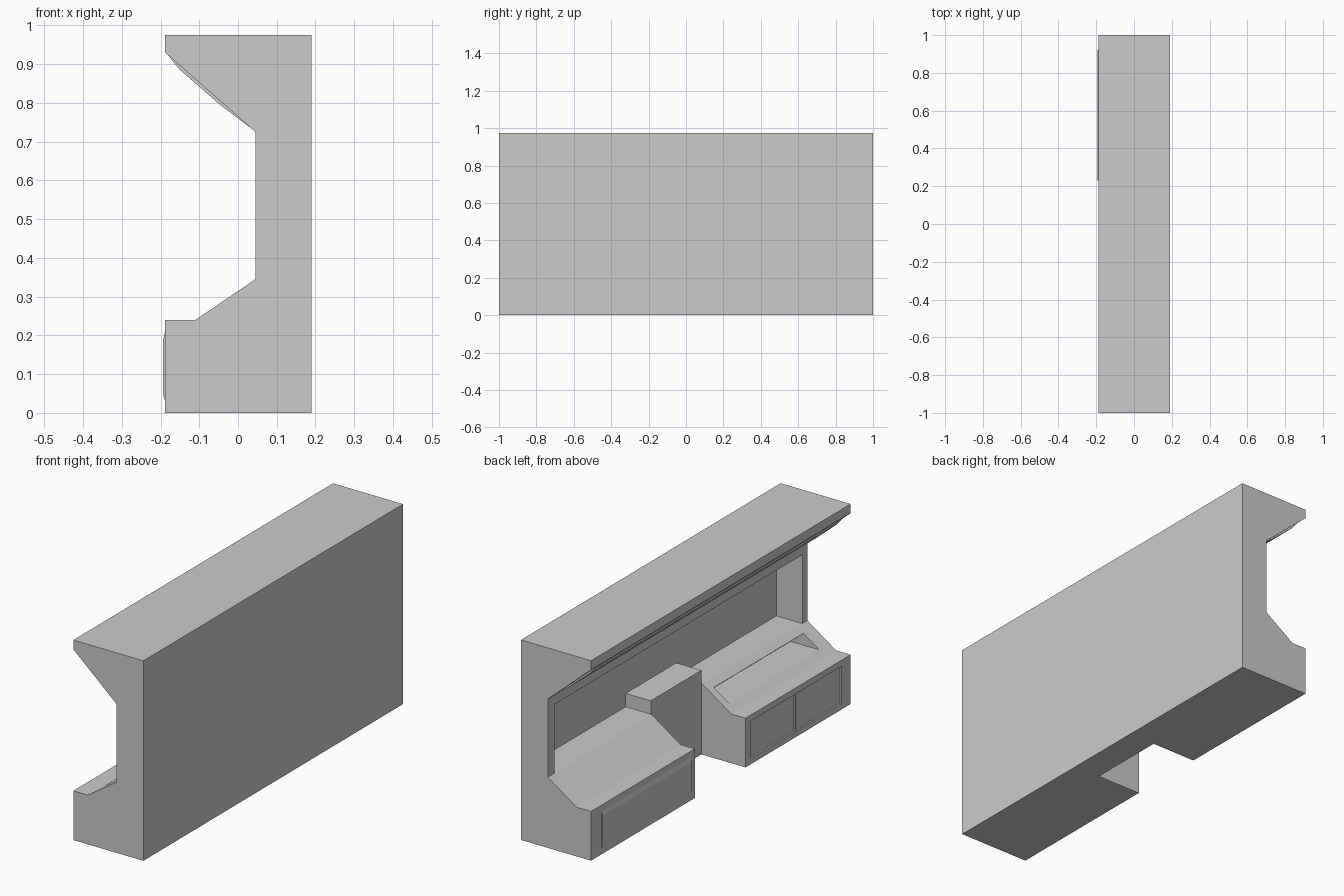
import bpy, bmesh

if "Cube" in bpy.data.objects:
    bpy.data.objects.remove(bpy.data.objects["Cube"])


def prism(name, profile, y0, y1):
    """Extrude an (x, z) profile along y."""
    bm = bmesh.new()
    face = bm.faces.new([bm.verts.new((x, y0, z)) for x, z in profile])
    ext = bmesh.ops.extrude_face_region(bm, geom=[face])
    verts = [v for v in ext["geom"] if isinstance(v, bmesh.types.BMVert)]
    bmesh.ops.translate(bm, verts=verts, vec=(0, y1 - y0, 0))
    bmesh.ops.recalc_face_normals(bm, faces=bm.faces)
    mesh = bpy.data.meshes.new(name)
    bm.to_mesh(mesh)
    bm.free()
    obj = bpy.data.objects.new(name, mesh)
    bpy.context.collection.objects.link(obj)
    return obj


def box(name, x0, x1, y0, y1, z0, z1):
    return prism(name, [(x0, z0), (x1, z0), (x1, z1), (x0, z1)], y0, y1)


def cut(target, cutter):
    """Subtract the cutter, then remove it."""
    mod = target.modifiers.new("cut", "BOOLEAN")
    mod.operation = "DIFFERENCE"
    mod.solver = "EXACT"
    mod.object = cutter
    bpy.context.view_layer.objects.active = target
    bpy.ops.object.modifier_apply(modifier=mod.name)
    bpy.data.objects.remove(cutter)


# Main body: base cabinet, sloped desk, upright wall and overhanging hood
body = prism("console_body", [
    (-0.188, 0), (0.19, 0), (0.19, 0.975), (-0.188, 0.975), (-0.188, 0.93),
    (0.045, 0.725), (0.045, 0.345), (-0.11, 0.24), (-0.188, 0.24)], -1, 1)

# Long window recess in the wall, with a thin back left standing
cut(body, box("window_cutter", 0, 0.185, -0.96, 0.95, 0.345, 0.68))

# Knee gap between the two cabinets
cut(body, box("knee_gap_cutter", -0.4, 0.05, -0.19, 0.2, -0.1, 0.4))

# Wedge-shaped tray sunk into the right-hand desk slope
cut(body, prism("tray_cutter", [
    (-0.075, 0.264), (0.079, 0.264), (0.01, 0.322), (0.0, 0.34), (-0.09, 0.28)],
    -0.92, -0.23))

# Two sunken doors on the right-hand cabinet
for y0, y1 in ((-0.93, -0.58), (-0.57, -0.23)):
    cut(body, box("door_cutter", -0.3, -0.18, y0, y1, 0.03, 0.21))

# Raised centre block at the back of the knee gap
box("centre_block", 0.05, 0.188, -0.19, 0.2, 0.34, 0.41)

# Raised panel on the left-hand cabinet, bevelled at top and bottom
prism("cabinet_panel", [
    (-0.18, 0.03), (-0.188, 0.03), (-0.193, 0.045), (-0.193, 0.19),
    (-0.188, 0.21), (-0.18, 0.21)], 0.23, 0.92)

# Slightly bulging panel under the hood
prism("hood_underside_panel", [
    (-0.185, 0.929), (-0.15, 0.885), (-0.04, 0.79), (0.044, 0.727),
    (0.05, 0.74), (-0.17, 0.935)], -0.95, 0.95)
